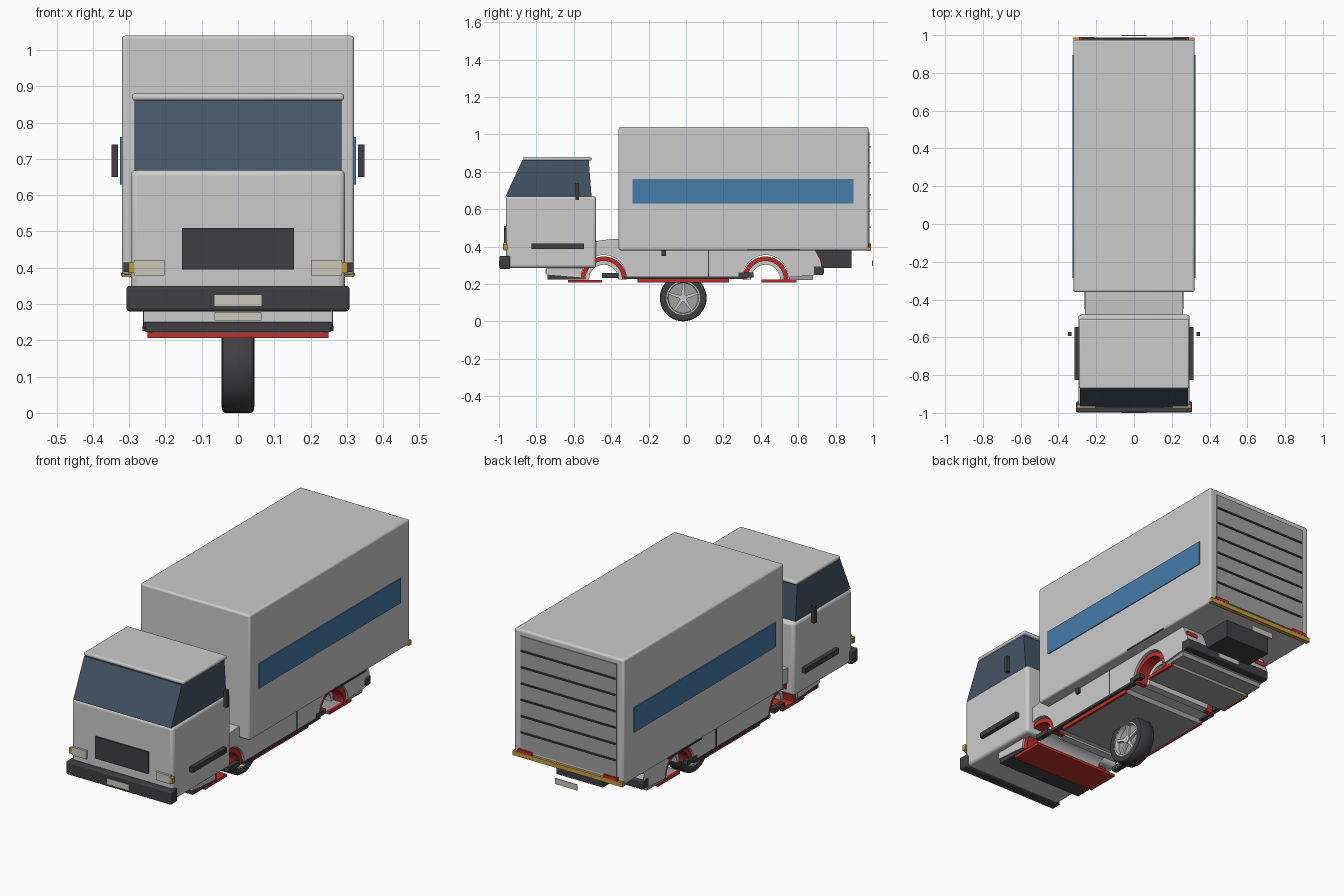
import bpy, bmesh, math
from mathutils import Vector

if "Cube" in bpy.data.objects:
    bpy.data.objects.remove(bpy.data.objects["Cube"])


def material(name, r, g, b):
    m = bpy.data.materials.new(name)
    m.diffuse_color = (r, g, b, 1)
    m.use_nodes = True
    m.node_tree.nodes["Principled BSDF"].inputs["Base Color"].default_value = m.diffuse_color
    return m


DARK = material("dark", 0.05, 0.05, 0.055)
RED = material("red", 0.5, 0.03, 0.025)
BLUE = material("blue", 0.06, 0.2, 0.4)
GLASS = material("glass", 0.06, 0.09, 0.13)
LENS = material("lens", 0.6, 0.58, 0.5)
AMBER = material("amber", 0.55, 0.33, 0.05)
SLAT = material("slat", 0.35, 0.35, 0.35)


def finish(name, bm, mat=None, bevel=0, smooth=False):
    bmesh.ops.recalc_face_normals(bm, faces=bm.faces[:])
    me = bpy.data.meshes.new(name)
    bm.to_mesh(me)
    bm.free()
    ob = bpy.data.objects.new(name, me)
    bpy.context.collection.objects.link(ob)
    if mat:
        me.materials.append(mat)
    if bevel:
        mod = ob.modifiers.new("bevel", "BEVEL")
        mod.width, mod.segments = bevel, 3
        mod.limit_method, mod.angle_limit = "ANGLE", math.radians(40)
    if bevel or smooth:
        bpy.ops.object.select_all(action="DESELECT")
        ob.select_set(True)
        bpy.context.view_layer.objects.active = ob
        bpy.ops.object.shade_smooth_by_angle(angle=math.radians(35))
    return ob


def box(name, x, y, z, mat=None, bevel=0):
    bm = bmesh.new()
    bmesh.ops.create_cube(bm, size=1)
    for v in bm.verts:
        v.co = Vector(r[0] + (c + 0.5) * (r[1] - r[0]) for c, r in zip(v.co, (x, y, z)))
    return finish(name, bm, mat, bevel)


def pair(name, x, y, z, mat=None, bevel=0):
    box(name + "_right", x, y, z, mat, bevel)
    box(name + "_left", (-x[1], -x[0]), y, z, mat, bevel)


def extrude(name, pts, x, mat=None, bevel=0, smooth=False):
    """Side profile of (y, z) points pushed across x."""
    bm = bmesh.new()
    f = bm.faces.new([bm.verts.new((x[0], p, q)) for p, q in pts])
    new = bmesh.ops.extrude_face_region(bm, geom=[f])["geom"]
    bmesh.ops.translate(bm, vec=(x[1] - x[0], 0, 0),
                        verts=[g for g in new if isinstance(g, bmesh.types.BMVert)])
    return finish(name, bm, mat, bevel, smooth)


def arc(cy, cz, r, a0, a1, n=16):
    return [(cy + r * math.cos(math.radians(a0 + (a1 - a0) * i / n)),
             cz + r * math.sin(math.radians(a0 + (a1 - a0) * i / n))) for i in range(n + 1)]


def lathe(name, profile, cy, cz, mat=None, n=40):
    """Closed (x, radius) loop spun around a sideways axle."""
    bm = bmesh.new()
    rings = [[bm.verts.new((x, cy + r * math.cos(math.tau * i / n), cz + r * math.sin(math.tau * i / n)))
              for x, r in profile] for i in range(n)]
    k = len(profile)
    for i in range(n):
        a, b = rings[i], rings[(i + 1) % n]
        for j in range(k):
            bm.faces.new((a[j], a[(j + 1) % k], b[(j + 1) % k], b[j]))
    return finish(name, bm, mat, smooth=True)


# cargo box with side stripes
box("cargo_box", (-0.32, 0.32), (-0.36, 0.975), (0.38, 1.04), bevel=0.01)
pair("side_stripe", (0.318, 0.325), (-0.285, 0.895), (0.63, 0.76), BLUE)

# roller door, slat ridges, rear sill and lamps
box("rear_door", (-0.28, 0.28), (0.97, 0.98), (0.41, 1.01), SLAT)
for i in range(6):
    z = 0.50 + i * 0.086
    box(f"door_ridge_{i}", (-0.275, 0.275), (0.978, 0.986), (z, z + 0.008), DARK)
box("rear_sill", (-0.32, 0.32), (0.965, 0.988), (0.375, 0.398), AMBER)
pair("tail_lamp", (0.21, 0.29), (0.975, 0.989), (0.398, 0.415), RED)
box("rear_plate", (-0.065, 0.065), (0.995, 1.0), (0.295, 0.325), LENS)
box("rear_step_box", (-0.135, 0.135), (0.69, 0.885), (0.285, 0.38), DARK)

# cab: lower shell, tapered glass, roof
box("cab_shell", (-0.295, 0.295), (-0.963, -0.48), (0.285, 0.67), bevel=0.016)
glass = extrude("cab_glass", [(-0.965, 0.668), (-0.875, 0.862), (-0.52, 0.862), (-0.505, 0.668)],
                (-0.285, 0.285), GLASS)
box("cab_roof", (-0.292, 0.292), (-0.87, -0.505), (0.86, 0.88), bevel=0.008)

# cab front fittings
box("front_bumper", (-0.307, 0.307), (-0.997, -0.94), (0.28, 0.35), DARK, bevel=0.008)
box("front_plate", (-0.065, 0.065), (-1.0, -0.99), (0.295, 0.325), LENS)
box("grille", (-0.155, 0.155), (-0.972, -0.955), (0.395, 0.51), DARK)
pair("headlight", (0.203, 0.287), (-0.975, -0.955), (0.378, 0.421), LENS)
pair("turn_signal", (0.285, 0.302), (-0.978, -0.955), (0.385, 0.414), AMBER)

# cab side fittings
pair("side_rail", (0.29, 0.316), (-0.825, -0.545), (0.388, 0.415), DARK)
pair("mirror", (0.33, 0.349), (-0.592, -0.572), (0.65, 0.74), DARK)

# base vehicle body with wheel arch tunnels
FA, RA, AZ = -0.44, 0.425, 0.225
body = [(-0.745, 0.25), (-0.745, 0.34), (-0.70, 0.40), (-0.40, 0.44), (0.58, 0.44), (0.69, 0.385),
        (0.725, 0.31), (0.725, 0.25)]
body += arc(RA, AZ + 0.01, 0.12, 0, 180)
body += arc(FA, AZ + 0.01, 0.12, 0, 180)
extrude("base_body", body, (-0.26, 0.26), smooth=True)

# arch liners: coloured outer band, grey inner tunnel
for label, cy in (("front", FA), ("rear", RA)):
    for side, x in (("right", (0.185, 0.25)), ("left", (-0.25, -0.185))):
        extrude(f"{label}_arch_liner_{side}", arc(cy, AZ, 0.122, 0, 180) + arc(cy, AZ, 0.098, 180, 0),
                x, RED, smooth=True)
    extrude(f"{label}_arch_tunnel", arc(cy, AZ, 0.12, 0, 180) + arc(cy, AZ, 0.078, 180, 0),
            (-0.19, 0.19), smooth=True)

# underside pans, sills and lips
box("floor_pan", (-0.235, 0.235), (-0.26, 0.23), (0.207, 0.237), SLAT)
pair("floor_edge", (0.235, 0.25), (-0.26, 0.23), (0.207, 0.226), RED)
box("front_pan", (-0.25, 0.25), (-0.63, -0.45), (0.207, 0.222), RED)
box("rear_pan", (-0.235, 0.235), (0.405, 0.59), (0.207, 0.222), SLAT)
pair("rear_pan_edge", (0.235, 0.25), (0.405, 0.59), (0.207, 0.224), RED)
pair("sill", (0.235, 0.263), (-0.33, 0.31), (0.226, 0.24), DARK)
pair("front_sill_end", (0.235, 0.262), (-0.45, -0.36), (0.233, 0.258), DARK)
pair("rear_sill_end", (0.235, 0.262), (0.28, 0.36), (0.235, 0.26), DARK)
box("front_lip", (-0.255, 0.255), (-0.74, -0.56), (0.223, 0.25), DARK)
box("base_front_plate", (-0.065, 0.065), (-0.75, -0.744), (0.255, 0.277), LENS)
box("base_rear_bumper", (-0.262, 0.262), (0.68, 0.735), (0.247, 0.297), DARK, bevel=0.008)
box("base_rear_plate", (-0.065, 0.065), (0.733, 0.738), (0.258, 0.282), LENS)
box("rear_valance", (-0.25, 0.25), (0.55, 0.68), (0.222, 0.26), SLAT)
pair("base_tail_lamp", (0.19, 0.255), (0.69, 0.722), (0.325, 0.345), RED)

# door seam, door handle and vent on the base body
pair("door_seam", (0.258, 0.2615), (0.117, 0.124), (0.24, 0.38), DARK)
pair("door_handle", (0.26, 0.272), (-0.13, -0.108), (0.35, 0.378), DARK)
pair("side_vent", (0.318, 0.323), (0.33, 0.61), (0.378, 0.386), DARK)

# central wheel: tyre, rim and five spokes
WY, WZ = -0.015, 0.125
lathe("tyre", [(-0.042, 0.09), (-0.046, 0.105), (-0.042, 0.121), (-0.036, 0.125),
               (0.036, 0.125), (0.042, 0.121), (0.046, 0.105), (0.042, 0.09)], WY, WZ, DARK)
lathe("rim", [(-0.041, 0.091), (-0.041, 0.083), (-0.03, 0.08), (0.03, 0.08), (0.041, 0.083), (0.041, 0.091)],
      WY, WZ)
lathe("rim_disc", [(-0.02, 0.002), (-0.02, 0.082), (0.02, 0.082), (0.02, 0.002)], WY, WZ, SLAT)
lathe("hub", [(-0.038, 0.001), (-0.038, 0.02), (0.038, 0.02), (0.038, 0.001)], WY, WZ, n=20)
for i in range(5):
    a = math.radians(90 + 72 * i)
    d, s = (math.cos(a), math.sin(a)), (-math.sin(a), math.cos(a))
    pts = [(WY + d[0] * r + s[0] * w, WZ + d[1] * r + s[1] * w)
           for r, w in ((0.015, -0.009), (0.083, -0.006), (0.083, 0.006), (0.015, 0.009))]
    extrude(f"spoke_{i}", pts, (-0.034, 0.034))
